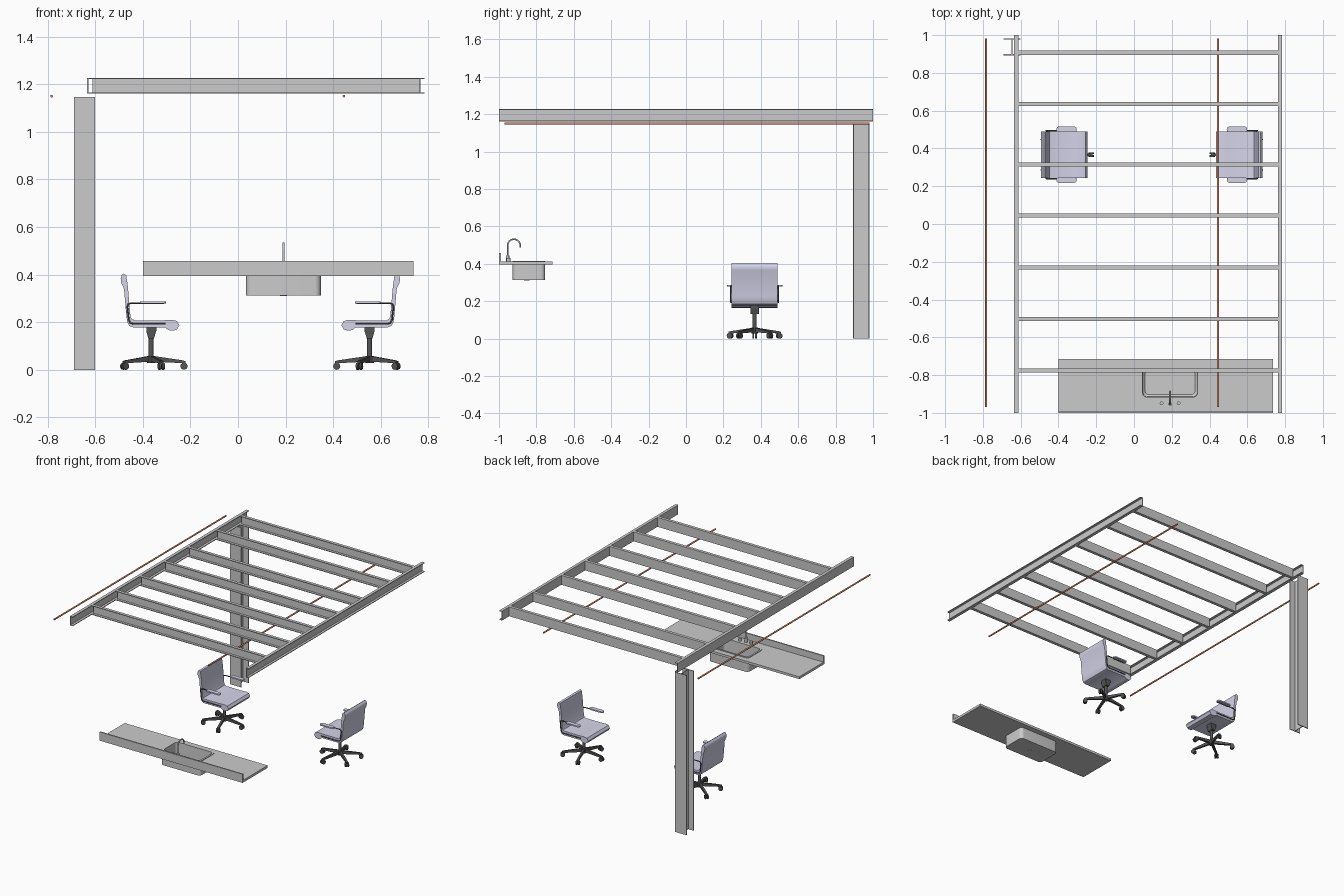
import bpy, bmesh, math
from mathutils import Matrix, Vector

if "Cube" in bpy.data.objects:
    bpy.data.objects.remove(bpy.data.objects["Cube"])


def material(name, rgb):
    m = bpy.data.materials.new(name)
    m.diffuse_color = (*rgb, 1)
    m.use_nodes = True
    m.node_tree.nodes["Principled BSDF"].inputs["Base Color"].default_value = m.diffuse_color
    return m


FABRIC = material("fabric", (0.66, 0.66, 0.82))
DARK = material("dark_metal", (0.09, 0.09, 0.09))
COPPER = material("copper", (0.72, 0.27, 0.15))


def finish(name, bm, mat=None, smooth=None):
    bmesh.ops.recalc_face_normals(bm, faces=bm.faces)
    me = bpy.data.meshes.new(name)
    bm.to_mesh(me)
    bm.free()
    ob = bpy.data.objects.new(name, me)
    bpy.context.collection.objects.link(ob)
    if mat:
        me.materials.append(mat)
    if smooth:
        bpy.ops.object.select_all(action='DESELECT')
        ob.select_set(True)
        bpy.context.view_layer.objects.active = ob
        bpy.ops.object.shade_smooth_by_angle(angle=math.radians(smooth))
    return ob


def prism(name, pts, axis, a, b, mat=None, smooth=None):
    """Extrude a 2D outline along an axis from a to b."""
    place = {'x': lambda p, t: (t, p[0], p[1]),
             'y': lambda p, t: (p[0], t, p[1]),
             'z': lambda p, t: (p[0], p[1], t)}[axis]
    bm = bmesh.new()
    lo = [bm.verts.new(place(p, a)) for p in pts]
    hi = [bm.verts.new(place(p, b)) for p in pts]
    bm.faces.new(lo)
    bm.faces.new(hi)
    for i in range(len(pts)):
        j = (i + 1) % len(pts)
        bm.faces.new((lo[i], lo[j], hi[j], hi[i]))
    return finish(name, bm, mat, smooth)


def circle(cx, cy, r, n=20):
    return [(cx + r * math.cos(2 * math.pi * i / n), cy + r * math.sin(2 * math.pi * i / n)) for i in range(n)]


def rounded(cx, cy, hw, hd, r, n=6):
    pts = []
    for k, (sx, sy) in enumerate([(1, 1), (-1, 1), (-1, -1), (1, -1)]):
        for i in range(n + 1):
            t = math.pi / 2 * (k + i / n)
            pts.append((cx + sx * (hw - r) + r * math.cos(t), cy + sy * (hd - r) + r * math.sin(t)))
    return pts


def tube(name, pts, r, mat=None):
    cu = bpy.data.curves.new(name, 'CURVE')
    cu.dimensions = '3D'
    cu.bevel_depth = r
    cu.bevel_resolution = 3
    cu.use_fill_caps = True
    sp = cu.splines.new('POLY')
    sp.points.add(len(pts) - 1)
    for q, p in zip(sp.points, pts):
        q.co = (*p, 1)
    sp.use_smooth = True
    if mat:
        cu.materials.append(mat)
    ob = bpy.data.objects.new(name, cu)
    bpy.context.collection.objects.link(ob)
    return ob


def channel(web, tip, z0=1.16, z1=1.227, t=0.005):
    s = t if tip > web else -t
    return [(web, z0), (tip, z0), (tip, z0 + t), (web + s, z0 + t),
            (web + s, z1 - t), (tip, z1 - t), (tip, z1), (web, z1)]


# Roof frame: two long channels, seven cross channels
prism("left_beam", channel(-0.634, -0.612), 'y', -1, 1)
prism("right_beam", channel(0.762, 0.783), 'y', -1, 1)
for i, y in enumerate([0.907, 0.635, 0.315, 0.045, -0.23, -0.503, -0.775]):
    prism(f"joist_{i + 1}", channel(y + 0.011, y - 0.011), 'x', -0.611, 0.762)

# Wide-flange column
cx, x0, x1, y0, y1, f, w = -0.645, -0.69, -0.60, 0.893, 0.982, 0.006, 0.0025
prism("column", [(x0, y0), (x1, y0), (x1, y0 + f), (cx + w, y0 + f), (cx + w, y1 - f), (x1, y1 - f),
                 (x1, y1), (x0, y1), (x0, y1 - f), (cx - w, y1 - f), (cx - w, y0 + f), (x0, y0 + f)],
      'z', 0, 1.147)

# Pipes
for n, x in (("left_pipe", -0.783), ("right_pipe", 0.445)):
    prism(n, circle(x, 1.15, 0.0055, 16), 'y', -0.97, 0.982, COPPER, 40)

# Countertop with backsplash, cut open for the sink
SX, SY = 0.191, -0.84
counter = prism("countertop", [(-1, 0.395), (-0.715, 0.395), (-0.715, 0.412), (-0.99, 0.412),
                               (-0.99, 0.457), (-1, 0.457)], 'x', -0.40, 0.737)
cutter = prism("sink_cutter", rounded(SX, SY, 0.152, 0.083, 0.022), 'z', 0.35, 0.45)
mod = counter.modifiers.new("sink_hole", 'BOOLEAN')
mod.operation = 'DIFFERENCE'
mod.object = cutter
bpy.context.view_layer.objects.active = counter
bpy.ops.object.modifier_apply(modifier=mod.name)
bpy.data.objects.remove(cutter)

# Sink bowl: outer wall, rim, inner wall
bm = bmesh.new()
loops = []
for hw, hd, r, z in [(0.157, 0.087, 0.025, 0.312), (0.157, 0.087, 0.025, 0.412), (0.157, 0.087, 0.025, 0.416),
                     (0.145, 0.076, 0.022, 0.416), (0.143, 0.074, 0.022, 0.33), (0.132, 0.063, 0.02, 0.318)]:
    loops.append([bm.verts.new((*p, z)) for p in rounded(SX, SY, hw, hd, r)])
for a, b in zip(loops, loops[1:]):
    for i in range(len(a)):
        j = (i + 1) % len(a)
        bm.faces.new((a[i], a[j], b[j], b[i]))
bm.faces.new(loops[0])
bm.faces.new(loops[-1])
finish("sink_bowl", bm, None, 35)
prism("drain", circle(SX, SY - 0.012, 0.015), 'z', 0.31, 0.321, None, 35)

# Faucet with two knobs
FY, R = -0.954, 0.034
arc = [(SX, FY + R - R * math.cos(math.pi * i / 12), 0.497 + R * math.sin(math.pi * i / 12)) for i in range(13)]
tube("faucet_spout", [(SX, FY, 0.41)] + arc + [(SX, FY + 2 * R, 0.487)], 0.0045)
prism("faucet_base", circle(SX, FY, 0.009), 'z', 0.41, 0.445, None, 35)
for n, dx in (("left_knob", -0.045), ("right_knob", 0.045)):
    prism(n, circle(SX + dx, FY + 0.005, 0.01), 'z', 0.41, 0.432, None, 35)


# Office chair, built facing +x around the origin
def chair(side, pose):
    parts = []

    def add(ob, m=Matrix()):
        ob.name = f"{side}_chair_{ob.name}"
        ob.matrix_world = pose @ m
        parts.append(ob)

    shell = [(-0.124, 0.397), (-0.116, 0.404), (-0.105, 0.398), (-0.1, 0.366), (-0.097, 0.34), (-0.087, 0.225),
             (-0.082, 0.213), (-0.07, 0.208), (0.056, 0.208), (0.086, 0.21), (0.108, 0.205), (0.119, 0.187),
             (0.108, 0.169), (0.09, 0.164), (0.072, 0.167), (0.058, 0.178), (-0.075, 0.178), (-0.092, 0.184),
             (-0.1, 0.2), (-0.104, 0.225), (-0.114, 0.34), (-0.126, 0.366), (-0.128, 0.383)]
    add(prism("seat_and_back", shell, 'y', -0.123, 0.123, FABRIC, 40))
    for n, s in (("left", 1), ("right", -1)):
        add(tube(f"{n}_arm_frame", [(x, s * 0.127, z) for x, z in
                 [(0.055, 0.28), (-0.085, 0.28), (-0.097, 0.275), (-0.1, 0.264), (-0.094, 0.21), (-0.088, 0.197),
                  (-0.075, 0.193), (0.06, 0.193)]], 0.0035, DARK))
        add(prism(f"{n}_arm_pad", rounded(0.008, s * 0.134, 0.054, 0.015, 0.014), 'z', 0.278, 0.287, FABRIC, 40))
    # Tilt mechanism and post
    add(prism("mechanism", [(-0.02, 0.179), (-0.02, 0.16), (-0.012, 0.132), (0.012, 0.132),
                            (0.022, 0.165), (0.022, 0.179)], 'y', -0.022, 0.022, DARK))
    add(prism("post", circle(0, 0, 0.0105), 'z', 0.03, 0.14, DARK, 35))
    add(prism("hub", circle(0, 0, 0.018), 'z', 0.028, 0.058, DARK, 35))
    # Five legs with twin-wheel casters
    for i in range(5):
        turn = Matrix.Rotation(i * math.tau / 5, 4, 'Z')
        add(prism(f"leg_{i + 1}", [(0.008, 0.058), (0.008, 0.034), (0.125, 0.028), (0.145, 0.028),
                                   (0.145, 0.036), (0.13, 0.04)], 'y', -0.007, 0.007, DARK), turn)
        for n, s in (("a", 1), ("b", -1)):
            add(prism(f"wheel_{i + 1}{n}", circle(0.138, 0.015, 0.015, 16), 'y', s * 0.003, s * 0.012, DARK, 35), turn)


chair("left", Matrix.Translation((-0.365, 0.367, 0)))
chair("right", Matrix.Translation((0.553, 0.367, 0)) @ Matrix.Rotation(math.pi, 4, 'Z'))
